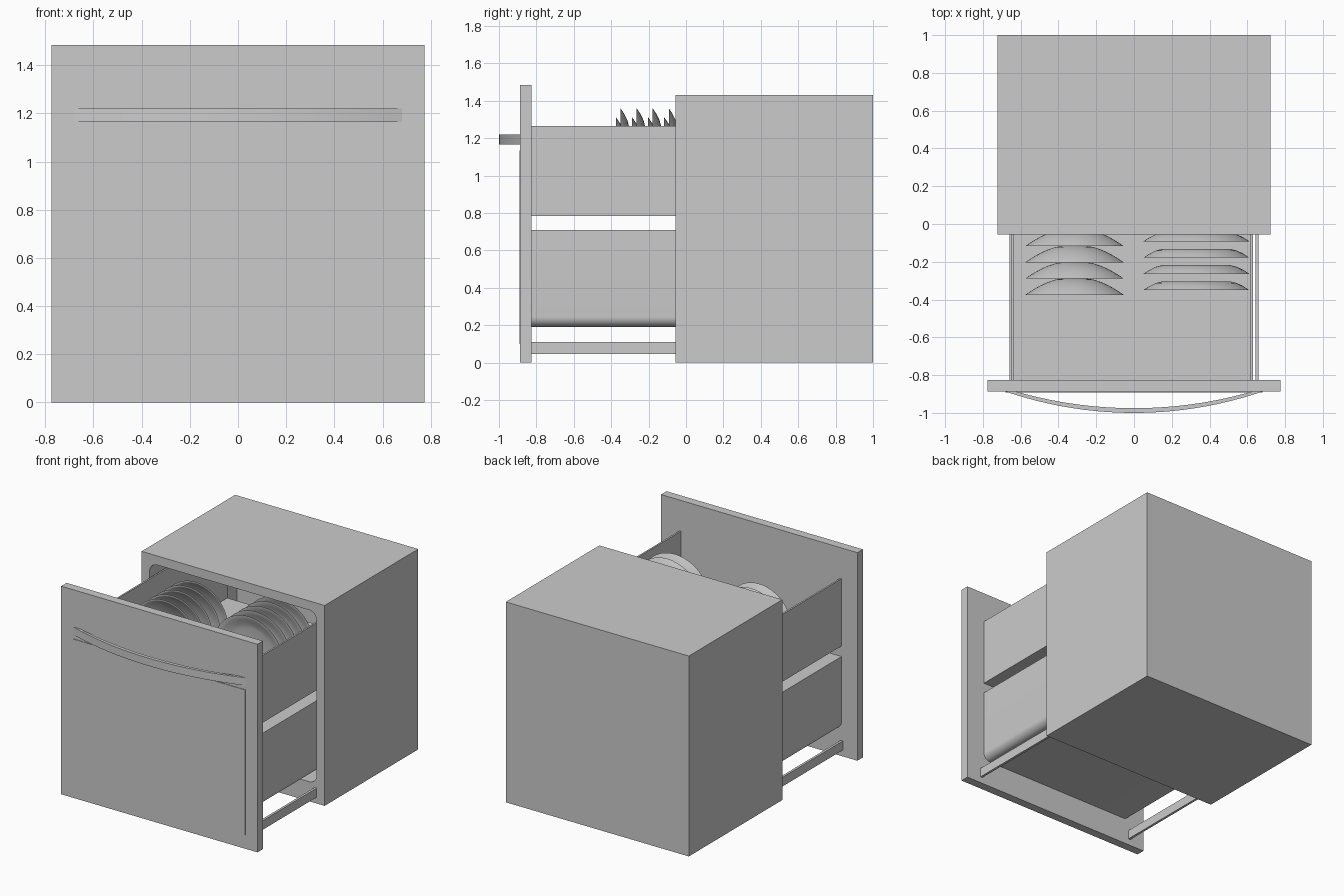
import bpy, bmesh, math
from mathutils import Vector

if "Cube" in bpy.data.objects:
    bpy.data.objects.remove(bpy.data.objects["Cube"])


def finish(name, bm, smooth=False):
    bmesh.ops.recalc_face_normals(bm, faces=bm.faces)
    me = bpy.data.meshes.new(name)
    bm.to_mesh(me)
    bm.free()
    ob = bpy.data.objects.new(name, me)
    bpy.context.collection.objects.link(ob)
    if smooth:
        bpy.ops.object.select_all(action='DESELECT')
        ob.select_set(True)
        bpy.context.view_layer.objects.active = ob
        bpy.ops.object.shade_smooth_by_angle(angle=math.radians(35))
    return ob


def extrude(name, pts, direction, smooth=False):
    """Prism from a closed outline, swept along a vector."""
    bm = bmesh.new()
    face = bm.faces.new([bm.verts.new(p) for p in pts])
    geo = bmesh.ops.extrude_face_region(bm, geom=[face])['geom']
    verts = [g for g in geo if isinstance(g, bmesh.types.BMVert)]
    bmesh.ops.translate(bm, verts=verts, vec=Vector(direction))
    return finish(name, bm, smooth)


def box(name, x0, x1, y0, y1, z0, z1):
    return extrude(name, [(x0, y0, z0), (x1, y0, z0), (x1, y0, z1), (x0, y0, z1)],
                   (0, y1 - y0, 0))


def arc(cx, cz, r, a0, a1, y, n=8):
    return [(cx + r * math.cos(math.radians(a0 + (a1 - a0) * i / n)), y,
             cz + r * math.sin(math.radians(a0 + (a1 - a0) * i / n))) for i in range(n + 1)]


def dish(name, x, y, z, profile, segments=48):
    """Dish standing on edge: profile of (radius, depth) turned about the y axis."""
    bm = bmesh.new()
    vs = [bm.verts.new((x + r, y + d, z)) for r, d in profile]
    edges = [bm.edges.new(p) for p in zip(vs, vs[1:])]
    bmesh.ops.spin(bm, geom=vs + edges, cent=(x, y, z), axis=(0, 1, 0),
                   angle=2 * math.pi, steps=segments)
    bmesh.ops.remove_doubles(bm, verts=bm.verts, dist=1e-4)
    return finish(name, bm, True)


# Cabinet with a rounded cavity opening to the front
cabinet = box("cabinet", -0.7225, 0.7225, -0.055, 1.0, 0, 1.43)
X, B, T, R = 0.66, 0.14, 1.365, 0.06
y0 = -0.2
outline = (arc(X - R, B + R, R, -90, 0, y0) + arc(X - R, T - R, R, 0, 90, y0)
           + arc(-X + R, T - R, R, 90, 180, y0) + arc(-X + R, B + R, R, 180, 270, y0))
cutter = extrude("cavity_cutter", outline, (0, 0.93 - y0, 0), True)
cutter.hide_render = True
cutter.hide_viewport = True
cut = cabinet.modifiers.new("cavity", 'BOOLEAN')
cut.object = cutter
cut.operation = 'DIFFERENCE'
cut.solver = 'EXACT'
bpy.context.view_layer.update()
hollow = bpy.data.meshes.new_from_object(
    cabinet.evaluated_get(bpy.context.evaluated_depsgraph_get()))
cabinet.modifiers.clear()
cabinet.data = hollow
bpy.data.objects.remove(cutter)

# Door and its thin raised face panel
box("door", -0.775, 0.775, -0.887, -0.825, 0, 1.485)
box("door_panel", -0.68, 0.68, -0.891, -0.885, 0.1, 1.135)

# Bowed handle: strip between two arcs, extruded upward
def bow(half, tip, n=32):
    sag = -0.887 - tip
    r = (half * half + sag * sag) / (2 * sag)
    a = math.asin(half / r)
    return [(r * math.sin(-a + 2 * a * i / n),
             tip + r - r * math.cos(-a + 2 * a * i / n), 1.165) for i in range(n + 1)]

extrude("handle", bow(0.68, -1.0) + bow(0.625, -0.975)[::-1], (0, 0, 0.055), True)

# Upper drawer: floor and two side walls
L, W, Y0, Y1, t = -0.65, 0.63, -0.825, 0.79, 0.012
extrude("upper_drawer",
        [(L, Y0, 0.785), (W, Y0, 0.785), (W, Y0, 1.265), (W - t, Y0, 1.265),
         (W - t, Y0, 0.785 + t), (L + t, Y0, 0.785 + t), (L + t, Y0, 1.265), (L, Y0, 1.265)],
        (0, Y1 - Y0, 0))

# Lower drawer: closed box with rounded lower edges
extrude("lower_drawer",
        arc(L + 0.055, 0.245, 0.055, 180, 270, Y0) + arc(W - 0.055, 0.245, 0.055, 270, 360, Y0)
        + [(W, Y0, 0.71), (L, Y0, 0.71)], (0, Y1 - Y0, 0), True)

# Slide rails
for side, s in (("left", -1), ("right", 1)):
    a, b = sorted((s * 0.643, s * 0.66))
    box(side + "_rail", a, b, Y0, 0.6, 0.045, 0.11)

# Dishes standing in the upper drawer
N = 10
outer = [(0.26 * math.cos(i * math.pi / 2 / N), 0.095 * math.sin(i * math.pi / 2 / N))
         for i in range(N + 1)]
outer = [(0.26 * math.sqrt(1 - (i / N) ** 1.5), 0.095 * (i / N) ** 1.5) for i in range(N + 1)]
bowl = outer + [(r * 0.96, d * 0.9) for r, d in outer[::-1]] + [outer[0]]
plate = [(0.28, 0), (0.25, 0.02), (0.215, 0.037), (0.18, 0.046), (0, 0.046),
         (0, 0.037), (0.175, 0.037), (0.21, 0.028), (0.245, 0.012), (0.275, 0), (0.28, 0)]
for i in range(5):
    dish(f"bowl_{i + 1}", -0.315, -0.375 + 0.086 * i, 1.052, bowl)
    dish(f"plate_{i + 1}", 0.33, -0.35 + 0.086 * i, 1.08, plate)
